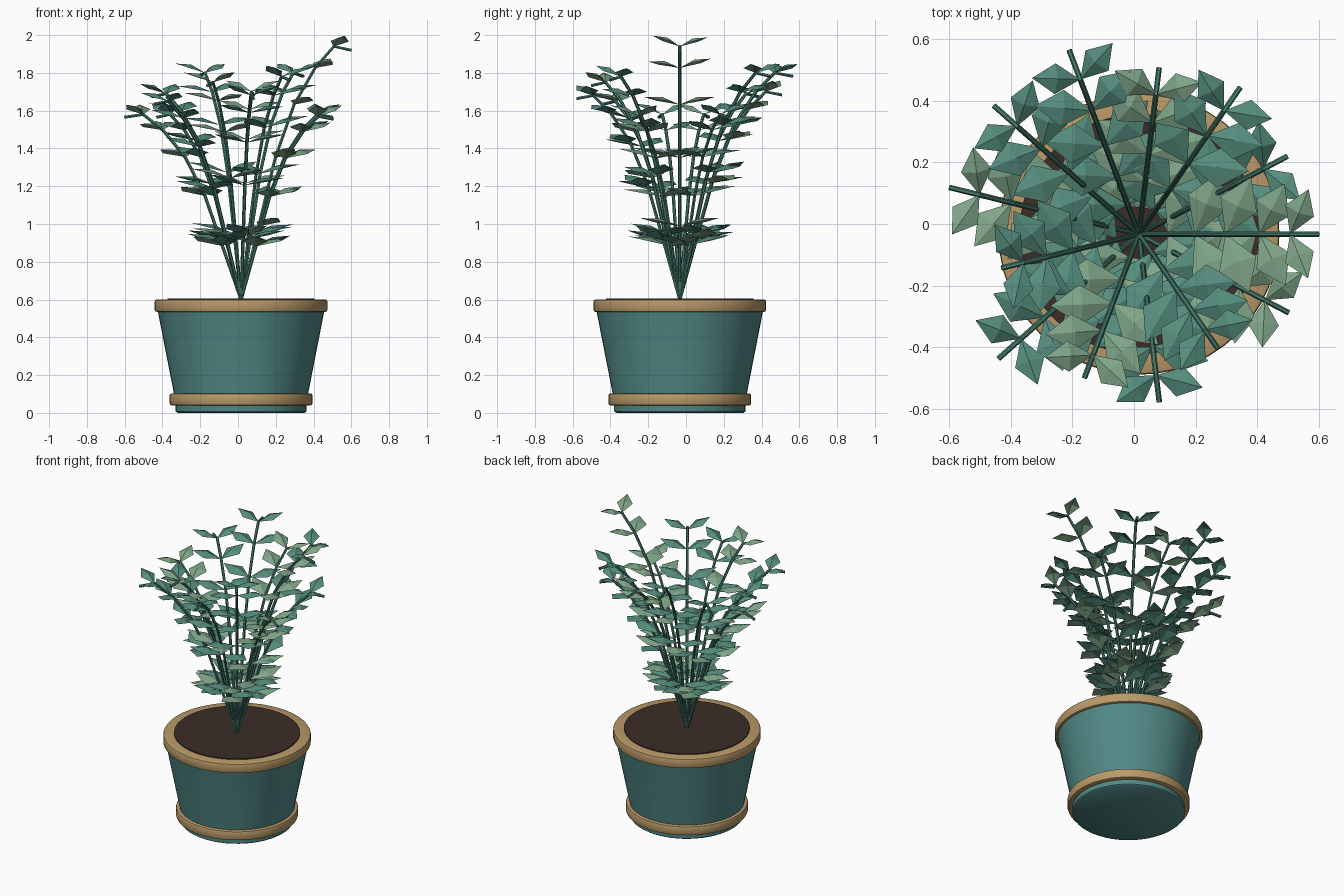
import bpy, bmesh, math, random
from mathutils import Vector

if "Cube" in bpy.data.objects:
    bpy.data.objects.remove(bpy.data.objects["Cube"])

random.seed(4)
CX, CY = 0.016, -0.033


def material(name, rgb):
    m = bpy.data.materials.new(name)
    m.diffuse_color = [(c / 255) ** 2.2 for c in rgb] + [1]
    m.use_nodes = True
    m.node_tree.nodes["Principled BSDF"].inputs["Base Color"].default_value = m.diffuse_color
    return m


TEAL = material("pot_teal", (82, 136, 133))
TAN = material("band_tan", (184, 152, 104))
SOIL = material("soil_brown", (62, 48, 45))
STEM = material("stem_green", (72, 124, 109))
LEAF = material("leaf_teal", (86, 140, 125))
PALE = material("leaf_pale", (126, 164, 135))


def finish(name, bm, mats, smooth=False, solid=True):
    if solid:
        bmesh.ops.recalc_face_normals(bm, faces=bm.faces)
    me = bpy.data.meshes.new(name)
    bm.to_mesh(me)
    bm.free()
    ob = bpy.data.objects.new(name, me)
    bpy.context.collection.objects.link(ob)
    for m in mats:
        me.materials.append(m)
    if smooth:
        bpy.context.view_layer.objects.active = ob
        ob.select_set(True)
        bpy.ops.object.shade_smooth_by_angle(angle=math.radians(40))
        ob.select_set(False)
    return ob


def lathe(name, profile, mat, closed=False, n=48):
    """Revolve (radius, z) points about the pot axis; open profiles get caps."""
    bm = bmesh.new()
    rings = [[bm.verts.new((CX + r * math.cos(2 * math.pi * k / n),
                            CY + r * math.sin(2 * math.pi * k / n), z))
              for k in range(n)] for r, z in profile]
    pairs = list(zip(rings, rings[1:]))
    if closed:
        pairs.append((rings[-1], rings[0]))
    else:
        bm.faces.new(rings[0])
        bm.faces.new(rings[-1])
    for a, b in pairs:
        for k in range(n):
            j = (k + 1) % n
            bm.faces.new((a[k], a[j], b[j], b[k]))
    return finish(name, bm, [mat], True)


def band(name, r0, r1, z0, z1, mat, c=0.01):
    """Ring with rounded outer edges."""
    lathe(name, [(r0, z0), (r1 - c, z0), (r1 - c * .3, z0 + c * .3), (r1, z0 + c), (r1, z1 - c),
                 (r1 - c * .3, z1 - c * .3), (r1 - c, z1), (r0, z1)], mat, True)


# Pot body, two bands and soil
lathe("pot_body", [(0.335, 0), (0.347, 0.008), (0.347, 0.04), (0.353, 0.09), (0.445, 0.56)], TEAL)
band("base_band", 0.33, 0.378, 0.04, 0.103, TAN)
band("rim_band", 0.385, 0.457, 0.535, 0.6, TAN)
lathe("soil", [(0.39, 0.55), (0.39, 0.606)], SOIL)

# Stems: horizontal reach and rise of each, evenly spread around the pot
STEMS = [(.585, 1.34), (.545, .98), (.58, 1.2), (.545, 1.1), (.64, 1.2), (.63, 1.09), (.635, 0.98),
         (.46, .98), (.61, 1.05), (.50, 1.15), (.55, 1.08), (.45, 1.18), (.55, 0.97)]
# Shared stem curve as fractions of reach and rise
CURVE = [(0, 0), (.16, .29), (.31, .56), (.48, .77), (.67, .915), (.84, 1), (1, .985)]
# Leaf length and width at each joint, smaller towards the tip
LEAVES = [(.235, .14), (.222, .135), (.207, .13), (.19, .12), (.165, .1)]


def tube(bm, pts, r, n=6):
    side = (pts[-1] - pts[0]).cross(Vector((0, 0, 1))).normalized()
    rings = []
    for i, p in enumerate(pts):
        t = (pts[min(i + 1, len(pts) - 1)] - pts[max(i - 1, 0)]).normalized()
        up = side.cross(t)
        rings.append([bm.verts.new(p + r * (math.cos(2 * math.pi * k / n) * side
                                            + math.sin(2 * math.pi * k / n) * up)) for k in range(n)])
    for a, b in zip(rings, rings[1:]):
        for k in range(n):
            j = (k + 1) % n
            bm.faces.new((a[k], a[j], b[j], b[k]))
    bm.faces.new(rings[0][::-1])
    bm.faces.new(rings[-1])


def leaf(bm, base, yaw, pitch, length, width, mat):
    """Kite-shaped leaf with a raised centre point."""
    d = Vector((math.cos(yaw) * math.cos(pitch), math.sin(yaw) * math.cos(pitch), math.sin(pitch)))
    s = Vector((-math.sin(yaw), math.cos(yaw), 0))
    u = d.cross(s)
    rim = [bm.verts.new(p) for p in (base, base + d * length * .52 - s * width / 2,
                                     base + d * length, base + d * length * .52 + s * width / 2)]
    mid = bm.verts.new(base + d * length * .5 + u * 0.02)
    for k in range(4):
        bm.faces.new((rim[k], rim[(k + 1) % 4], mid)).material_index = mat


stems, leaves = bmesh.new(), bmesh.new()
for i, (reach, rise) in enumerate(STEMS):
    a = 2 * math.pi * i / len(STEMS)
    out = Vector((math.cos(a), math.sin(a), 0))
    pts = [Vector((CX, CY, 0.6)) + out * reach * f + Vector((0, 0, rise * g)) for f, g in CURVE]
    tube(stems, pts, 0.009)
    # Leaf pairs at the stem joints
    for k, (length, width) in enumerate(LEAVES, 1):
        for s in (-1, 1):
            leaf(leaves, pts[k], a + s * math.radians(random.uniform(62, 69)),
                 random.uniform(0.17, 0.27) + (0.1 if k == 5 else 0), length, width,
                 1 if i % 3 == 0 else 0)
finish("stems", stems, [STEM])
finish("leaves", leaves, [LEAF, PALE], solid=False)
